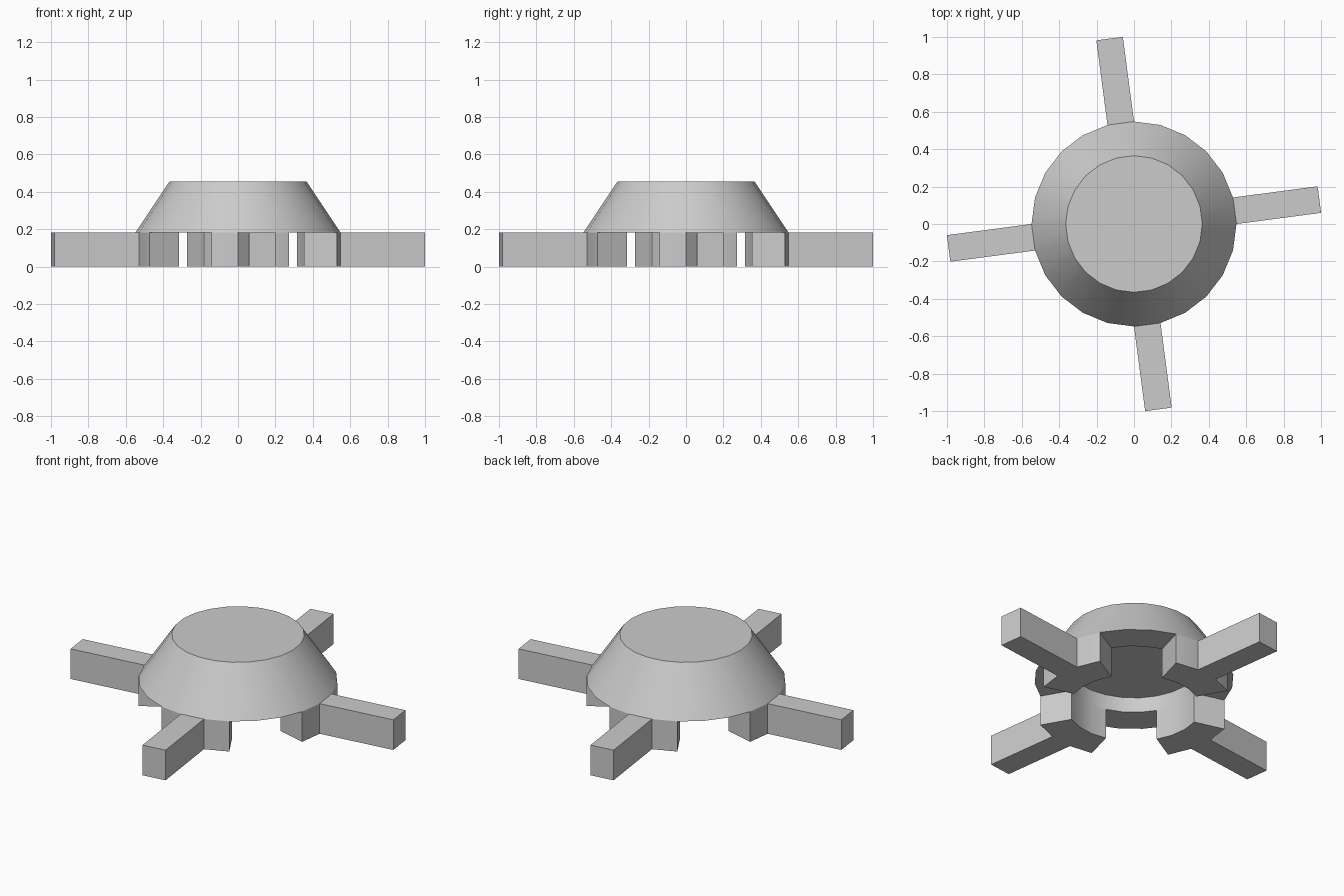
import bpy
import bmesh
from math import cos, sin, radians

cube = bpy.data.objects.get("Cube")
if cube:
    bpy.data.objects.remove(cube)

U = 0.1826                 # base module
OUTER, INNER = 3 * U, 2 * U
STEP = 15                  # degrees per side, 24 sides

grey = bpy.data.materials.new("plain grey")
grey.use_nodes = True
grey.diffuse_color = (0.6, 0.6, 0.6, 1)
grey.node_tree.nodes["Principled BSDF"].inputs["Base Color"].default_value = (0.6, 0.6, 0.6, 1)


def polar(radius, degrees):
    return radius * cos(radians(degrees)), radius * sin(radians(degrees))


def finish(name, bm):
    bmesh.ops.recalc_face_normals(bm, faces=bm.faces)
    mesh = bpy.data.meshes.new(name)
    bm.to_mesh(mesh)
    bm.free()
    mesh.materials.append(grey)
    obj = bpy.data.objects.new(name, mesh)
    bpy.context.collection.objects.link(obj)
    bpy.ops.object.select_all(action='DESELECT')
    obj.select_set(True)
    bpy.context.view_layer.objects.active = obj
    bpy.ops.object.shade_smooth_by_angle(angle=radians(30))
    return obj


def prism(name, outline, height):
    bm = bmesh.new()
    base = bm.faces.new([bm.verts.new((x, y, 0)) for x, y in outline])
    side = bmesh.ops.extrude_face_region(bm, geom=[base], use_keep_orig=True)
    verts = [v for v in side["geom"] if isinstance(v, bmesh.types.BMVert)]
    bmesh.ops.translate(bm, verts=verts, vec=(0, 0, height))
    return finish(name, bm)


# Hub: sloped outside, flat top, shallow round recess underneath
bm = bmesh.new()
profile = [(INNER, 2.5 * U), (OUTER, U), (INNER, U), (INNER, 1.5 * U)]
rings = [[bm.verts.new((*polar(r, a), z)) for a in range(0, 360, STEP)]
         for r, z in profile]
for upper, lower in zip(rings, rings[1:]):
    for i in range(len(upper)):
        bm.faces.new((upper[i - 1], upper[i], lower[i], lower[i - 1]))
bm.faces.new(rings[0])
bm.faces.new(rings[-1])
finish("hub", bm)

# Four curved feet, each with a straight arm on its middle side
for side, turn in (("left", 0), ("back", 90), ("right", 180), ("front", 270)):
    angles = [turn + STEP * k for k in (-1, 0, 1, 2)]
    outline = [polar(OUTER, a) for a in angles] + [polar(INNER, a) for a in reversed(angles)]
    prism(side + "_foot", outline, U)

    (ax, ay), (bx, by) = polar(OUTER, turn), polar(OUTER, turn + STEP)
    dx, dy = polar(2.5 * U, turn + STEP / 2)
    prism(side + "_arm", [(ax, ay), (ax + dx, ay + dy), (bx + dx, by + dy), (bx, by)], U)
